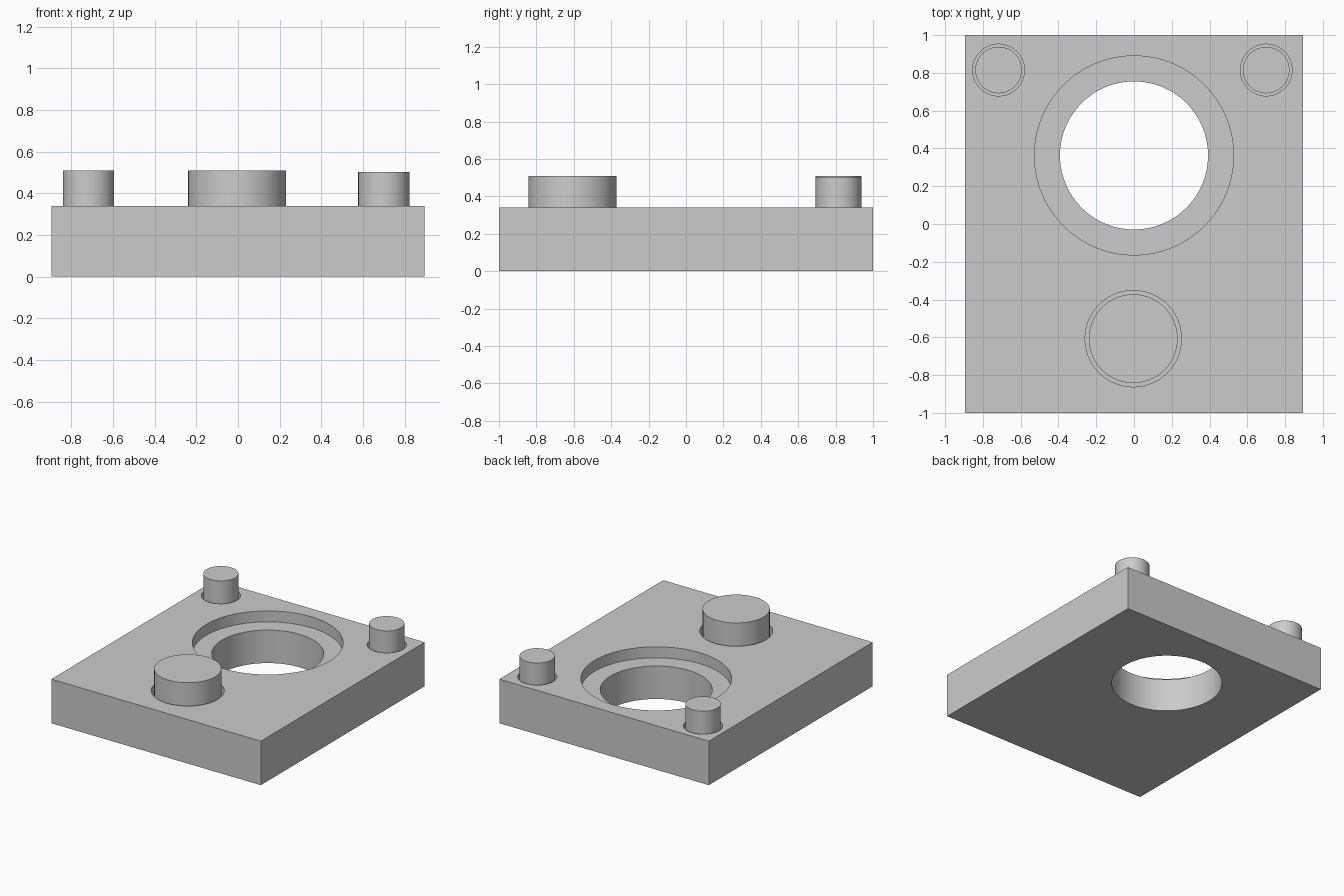
import bpy
import math

cube = bpy.data.objects.get("Cube")
if cube:
    bpy.data.objects.remove(cube, do_unlink=True)

PLATE_TOP = 0.34
RECESS = 0.085
FLOOR = PLATE_TOP - RECESS

grey = bpy.data.materials.new("light_grey")
grey.use_nodes = True
grey.diffuse_color = (0.6, 0.6, 0.6, 1)
grey.node_tree.nodes["Principled BSDF"].inputs["Base Color"].default_value = (0.6, 0.6, 0.6, 1)


def cylinder(name, x, y, radius, bottom, top):
    bpy.ops.mesh.primitive_cylinder_add(
        vertices=96, radius=radius, depth=top - bottom,
        location=(x, y, (bottom + top) / 2))
    obj = bpy.context.object
    obj.name = name
    obj.data.materials.append(grey)
    return obj


def smooth(obj):
    bpy.ops.object.select_all(action="DESELECT")
    obj.select_set(True)
    bpy.context.view_layer.objects.active = obj
    bpy.ops.object.shade_smooth_by_angle(angle=math.radians(30))


def cut(target, x, y, radius, bottom):
    """Cut a round recess or hole down from the top of the target."""
    cutter = cylinder("cutter", x, y, radius, bottom, PLATE_TOP + 0.1)
    cutter.hide_render = True
    mod = target.modifiers.new("recess", "BOOLEAN")
    mod.operation = "DIFFERENCE"
    mod.solver = "EXACT"
    mod.object = cutter
    bpy.context.view_layer.objects.active = target
    bpy.ops.object.modifier_apply(modifier=mod.name)
    bpy.data.objects.remove(cutter, do_unlink=True)


# Base plate
bpy.ops.mesh.primitive_cube_add(size=1, location=(0, 0, PLATE_TOP / 2))
plate = bpy.context.object
plate.name = "base_plate"
plate.scale = (1.79, 2, PLATE_TOP)
bpy.ops.object.transform_apply(location=True, rotation=False, scale=True)
plate.data.materials.append(grey)

# Stepped through hole
cut(plate, 0, 0.363, 0.527, FLOOR)
cut(plate, 0, 0.363, 0.392, -0.1)

# Pegs standing in slightly wider round sockets
pegs = [
    # name, x, y, peg radius, socket radius, top
    ("front_peg", -0.004, -0.607, 0.235, 0.255, 0.51),
    ("back_right_peg", -0.717, 0.815, 0.123, 0.137, 0.51),
    ("back_left_peg", 0.70, 0.815, 0.123, 0.137, 0.503),
]
for name, x, y, peg_radius, socket_radius, top in pegs:
    cut(plate, x, y, socket_radius, FLOOR)
    smooth(cylinder(name, x, y, peg_radius, FLOOR, top))
smooth(plate)
